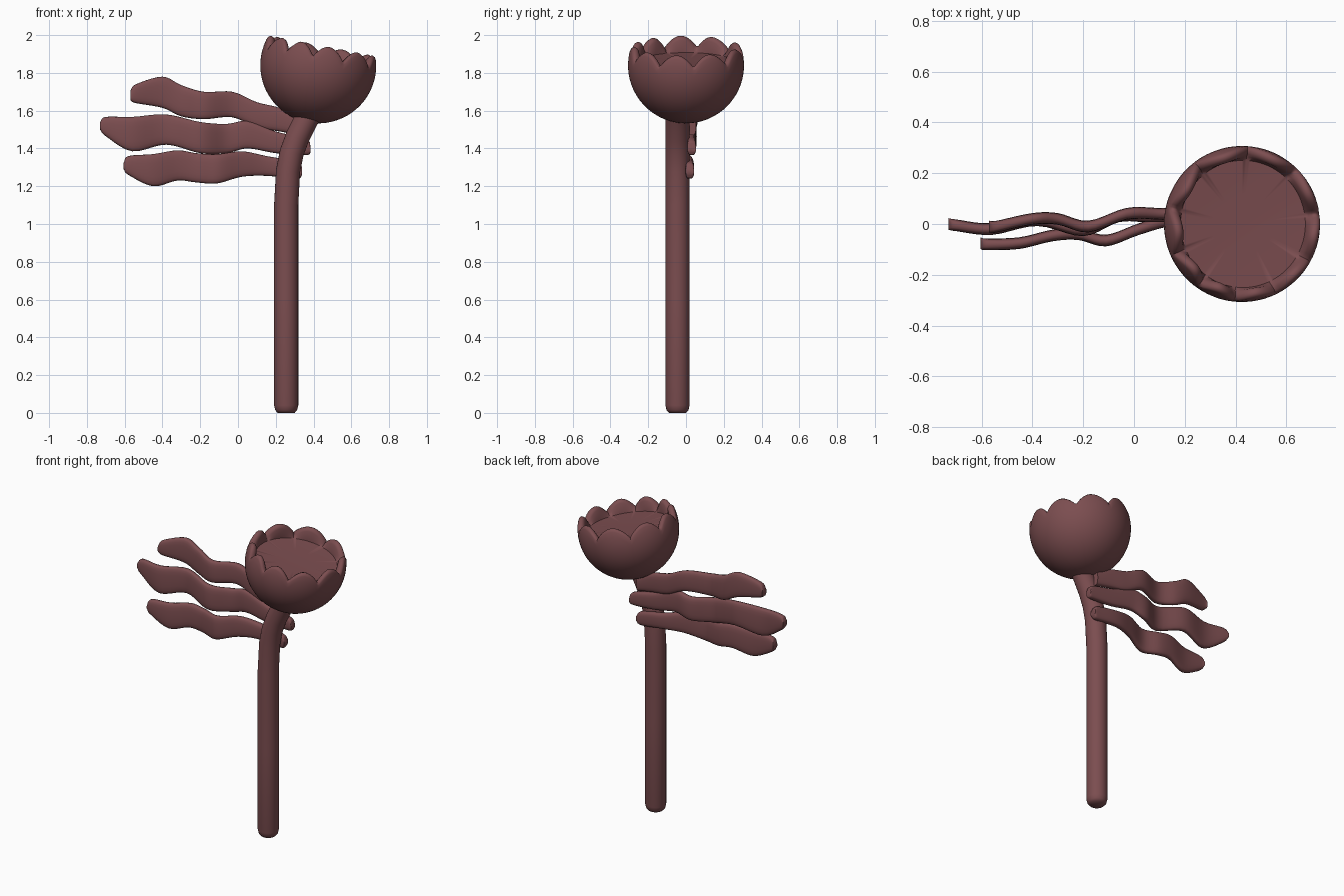
import bpy, bmesh, math
from mathutils import Vector, Matrix

if "Cube" in bpy.data.objects:
    bpy.data.objects.remove(bpy.data.objects["Cube"])

mat = bpy.data.materials.new("dusky_red")
mat.diffuse_color = (0.20, 0.075, 0.08, 1)
mat.use_nodes = True
mat.node_tree.nodes["Principled BSDF"].inputs["Base Color"].default_value = mat.diffuse_color


def loft(name, rings):
    """Skin closed rings of points and cap both ends."""
    bm = bmesh.new()
    loops = [[bm.verts.new(p) for p in ring] for ring in rings]
    n = len(loops[0])
    for a, b in zip(loops, loops[1:]):
        for i in range(n):
            j = (i + 1) % n
            bm.faces.new((a[i], a[j], b[j], b[i]))
    bm.faces.new(loops[0][::-1])
    bm.faces.new(loops[-1])
    bmesh.ops.recalc_face_normals(bm, faces=bm.faces)
    me = bpy.data.meshes.new(name)
    bm.to_mesh(me)
    bm.free()
    ob = bpy.data.objects.new(name, me)
    bpy.context.collection.objects.link(ob)
    me.materials.append(mat)
    bpy.ops.object.select_all(action='DESELECT')
    ob.select_set(True)
    bpy.context.view_layer.objects.active = ob
    bpy.ops.object.shade_smooth_by_angle(angle=math.radians(50))
    return ob


def smooth(points, steps):
    """Catmull-Rom interpolation of tuples of any length."""
    P = [Vector(p) for p in points]
    P = [2 * P[0] - P[1]] + P + [2 * P[-1] - P[-2]]
    out = []
    for a, b, c, d in zip(P, P[1:], P[2:], P[3:]):
        for k in range(steps):
            t = k / steps
            out.append(0.5 * (2 * b + (c - a) * t + (2 * a - 5 * b + 4 * c - d) * t * t
                              + (3 * b - a - 3 * c + d) * t ** 3))
    return out + [P[-2]]


# stem: round tube bending toward the flower, rounded foot
path = [(0.255, 0), (0.255, 0.015), (0.255, 0.04), (0.255, 0.6), (0.255, 1.1), (0.265, 1.28),
        (0.285, 1.38), (0.315, 1.46), (0.36, 1.55), (0.41, 1.64)]
radii = [0.045, 0.058] + [0.064] * 8
rings = []
for i, (x, z) in enumerate(path):
    a, b = path[max(i - 1, 0)], path[min(i + 1, len(path) - 1)]
    t = Vector((b[0] - a[0], 0, b[1] - a[1])).normalized()
    u = Vector((t.z, 0, -t.x))
    rings.append([Vector((x, -0.045, z)) + radii[i] * (u * math.cos(q) + Vector((0, math.sin(q), 0)))
                  for q in (2 * math.pi * k / 28 for k in range(28))])
loft("stem", rings)

# flower cup: tilted half ball with a scalloped rim and a flat filled top
R, FLOOR = 0.307, 0.02
tips = [-113, -82, -47, -10, 26, 66, 108, 150, 186, 220, 247]
place = Matrix.Translation((0.425, 0, 1.84)) @ Matrix.Rotation(math.radians(11), 4, 'Y')


def rim_height(deg):
    for a, b in zip(tips, tips[1:]):
        if a <= deg <= b:
            return 0.04 + 0.066 * abs(math.cos(math.pi * (deg - a) / (b - a))) ** 0.8


def cup_profile(h):
    top = math.asin((h - 0.018) / R)
    pts = []
    for k in range(19):
        q = -math.pi / 2 + 0.03 + (top + math.pi / 2 - 0.03) * k / 18
        pts.append((R * math.cos(q), R * math.sin(q)))
    r = pts[-1][0]
    pts += [(r - 0.006, h - 0.006), (r - 0.018, h), (r - 0.032, h - 0.006),
            (r - 0.041, h - 0.02), (0.25, FLOOR), (0.12, FLOOR - 0.005)]
    return pts


N = 180
profiles = [(math.radians(-113 + 360 * k / N), cup_profile(rim_height(-113 + 360 * k / N)))
            for k in range(N)]
loft("flower_cup", [[place @ Vector((p[j][0] * math.cos(f), p[j][0] * math.sin(f), p[j][1]))
                     for f, p in profiles] for j in range(len(profiles[0][1]))])

# leaves: wavy ribbons, stations of (x, y, lower z, upper z)
leaves = {
    "upper_leaf": [(-0.57, -0.01, 1.655, 1.705), (-0.54, -0.01, 1.64, 1.74), (-0.40, 0.02, 1.615, 1.78),
                   (-0.30, 0.02, 1.57, 1.735), (-0.18, -0.01, 1.555, 1.70), (-0.03, 0.04, 1.565, 1.70),
                   (0.10, 0.04, 1.51, 1.645), (0.22, 0.035, 1.49, 1.615), (0.33, 0.03, 1.47, 1.56)],
    "middle_leaf": [(-0.73, 0.0, 1.50, 1.54), (-0.70, -0.005, 1.465, 1.567), (-0.56, -0.02, 1.385, 1.567),
                    (-0.38, 0.015, 1.42, 1.58), (-0.20, -0.025, 1.375, 1.54), (-0.06, 0.03, 1.375, 1.53),
                    (0.05, 0.03, 1.40, 1.545), (0.20, 0.03, 1.375, 1.49), (0.36, 0.03, 1.365, 1.45),
                    (0.385, 0.03, 1.38, 1.41)],
    "lower_leaf": [(-0.605, -0.075, 1.29, 1.325), (-0.58, -0.08, 1.26, 1.36), (-0.45, -0.075, 1.20, 1.37),
                   (-0.32, -0.045, 1.23, 1.39), (-0.22, -0.04, 1.22, 1.375), (-0.11, -0.065, 1.215, 1.37),
                   (0.02, -0.02, 1.25, 1.385), (0.15, 0.015, 1.255, 1.36), (0.31, 0.02, 1.24, 1.33),
                   (0.34, 0.02, 1.26, 1.30)],
}


def power(v, e):
    return math.copysign(abs(v) ** e, v)


for name, stations in leaves.items():
    rings = []
    for x, y, lo, hi in smooth(stations, 5):
        rings.append([Vector((x, y + 0.023 * power(math.cos(q), 0.6),
                              (lo + hi) / 2 + (hi - lo) / 2 * power(math.sin(q), 0.75)))
                      for q in (2 * math.pi * k / 20 for k in range(20))])
    loft(name, rings)
